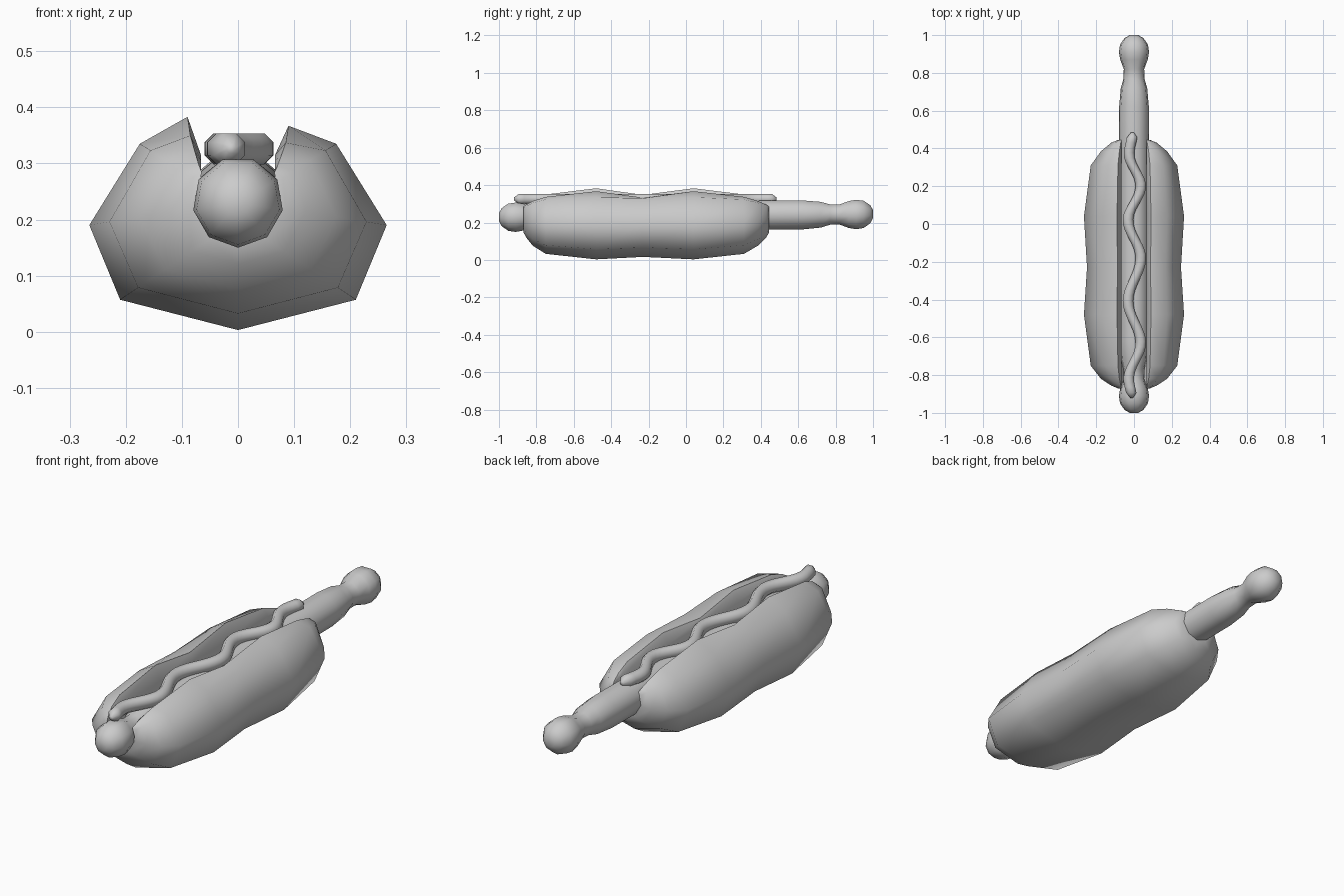
import bpy, bmesh, math
from mathutils import Vector

if "Cube" in bpy.data.objects:
    bpy.data.objects.remove(bpy.data.objects["Cube"], do_unlink=True)

grey = bpy.data.materials.new("plain grey")
grey.use_nodes = True
grey.diffuse_color = (0.6, 0.6, 0.6, 1)
grey.node_tree.nodes["Principled BSDF"].inputs["Base Color"].default_value = (0.6, 0.6, 0.6, 1)


def loft(name, rings, angle):
    """Skin closed rings of points and cap both ends."""
    bm = bmesh.new()
    loops = [[bm.verts.new(p) for p in ring] for ring in rings]
    n = len(loops[0])
    for a, b in zip(loops, loops[1:]):
        for i in range(n):
            j = (i + 1) % n
            bm.faces.new((a[i], a[j], b[j], b[i]))
    bm.faces.new(loops[0])
    bm.faces.new(loops[-1])
    bmesh.ops.remove_doubles(bm, verts=bm.verts, dist=0.0005)
    bmesh.ops.recalc_face_normals(bm, faces=bm.faces)
    mesh = bpy.data.meshes.new(name)
    bm.to_mesh(mesh)
    bm.free()
    obj = bpy.data.objects.new(name, mesh)
    bpy.context.collection.objects.link(obj)
    mesh.materials.append(grey)
    bpy.ops.object.select_all(action='DESELECT')
    obj.select_set(True)
    bpy.context.view_layer.objects.active = obj
    bpy.ops.object.shade_smooth_by_angle(angle=math.radians(angle))
    return obj


def circle(x, y, z, r, sides, turn=0.0):
    angles = [turn + 2 * math.pi * i / sides for i in range(sides)]
    return [(x + r * math.sin(a), y, z - r * math.cos(a)) for a in angles]


# Bun: half cross-section, going from the core (closed end) to the full outline
core = [(0, 0.15), (0.05, 0.165), (0.085, 0.22), (0.08, 0.275)]
full = [(0, 0.003), (0.21, 0.057), (0.265, 0.19), (0.175, 0.335)]
groove = [(0.066, 0.315), (0.076, 0.24), (0.05, 0.185)]


def bun_ring(y, t, lip):
    half = []
    for c, f in zip(core, full):
        p = Vector(c).lerp(Vector(f), t)
        half.append((p.x, p.y))
    half.append((0.065 + 0.025 * t, lip))
    half += [(x, min(z, lip - 0.01)) for x, z in groove]
    right = [(x, y, z) for x, z in half]
    # The lip on the model's right side stands slightly taller
    left = [(-x, y, z + (0.016 * t if i == 4 else 0))
            for i, (x, z) in enumerate(half) if x]
    return right + [(0, y, 0.17)] + left[::-1]


sections = [(-0.87, 0, 0.285), (-0.855, 0.2, 0.295), (-0.82, 0.5, 0.315),
            (-0.75, 0.8, 0.337), (-0.48, 1, 0.367), (-0.23, 0.91, 0.333),
            (0.04, 1, 0.367), (0.31, 0.8, 0.337), (0.385, 0.5, 0.315),
            (0.43, 0.2, 0.295), (0.445, 0, 0.285)]
loft("bun", [bun_ring(*s) for s in sections], 55)

# Sausage: long body with a knotted ball at each end
end = [(1.0, 0.022), (0.985, 0.05), (0.95, 0.075), (0.91, 0.081), (0.87, 0.074),
       (0.82, 0.055), (0.77, 0.056), (0.72, 0.071), (0.62, 0.08), (0.4, 0.08)]
profile = [(-y, r) for y, r in end] + [(y, r) for y, r in reversed(end)]
loft("sausage", [circle(0, y, 0.238 + 0.008 * y, r, 9) for y, r in profile], 60)

# Sauce: wavy tube along the top of the sausage
path = [(-0.92, -0.012), (-0.82, -0.028), (-0.63, 0.036), (-0.41, -0.032),
        (-0.18, 0.036), (0.02, -0.032), (0.2, 0.036), (0.37, -0.026), (0.485, -0.008)]


def wave(y):
    for (y0, x0), (y1, x1) in zip(path, path[1:]):
        if y <= y1:
            k = (y - y0) / (y1 - y0)
            return x0 + (x1 - x0) * (1 - math.cos(math.pi * k)) / 2
    return path[-1][1]


start, stop, steps = path[0][0], path[-1][0], 52
rings = []
for i in range(steps + 1):
    y = start + (stop - start) * i / steps
    edge = min(y - start, stop - y)
    r = 0.03 * math.sqrt(max(0.08, 1 - (1 - min(edge / 0.03, 1)) ** 2))
    rings.append(circle(wave(y), y, 0.326, r, 8, math.pi / 8))
loft("sauce", rings, 60)
